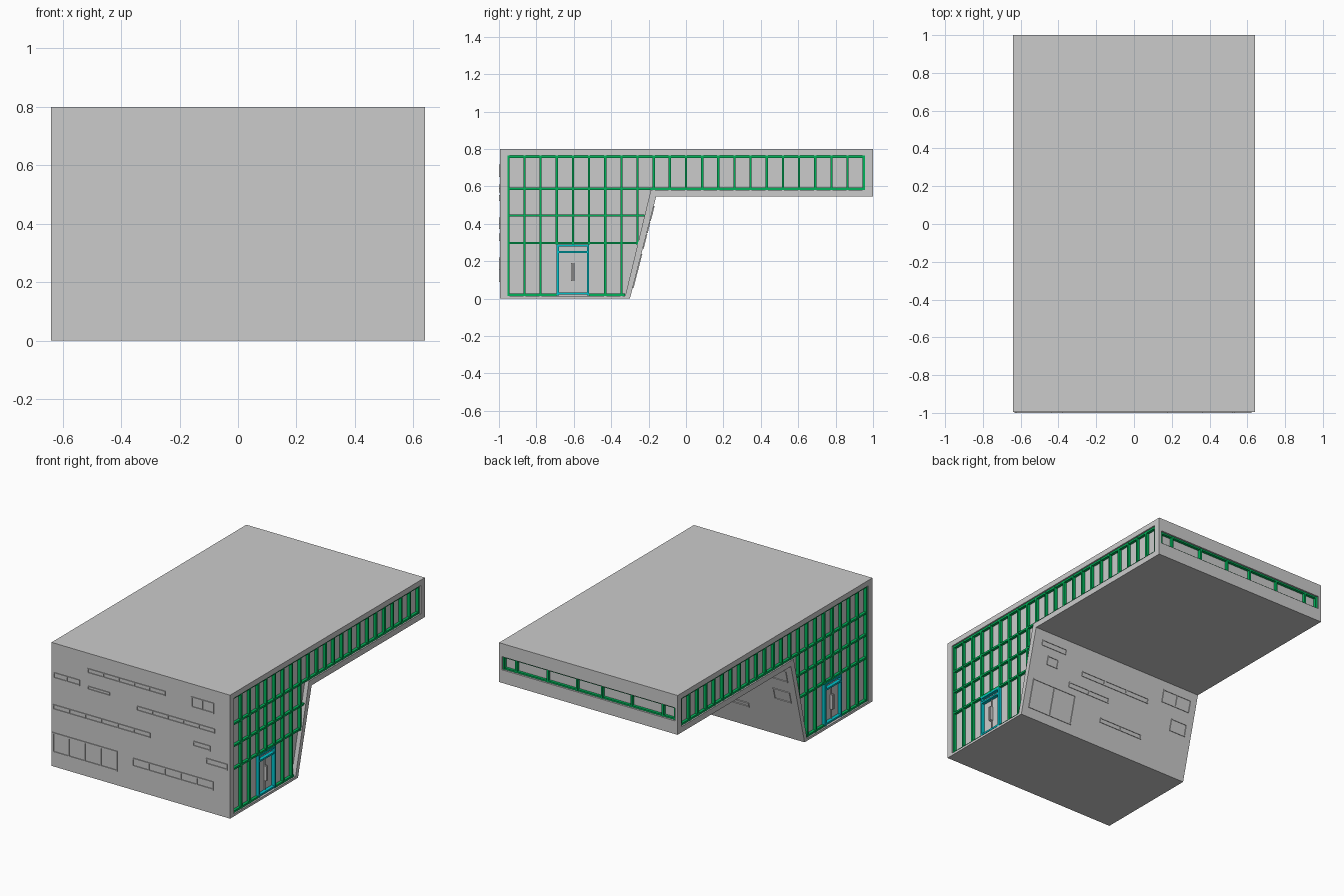
import bpy, bmesh
from mathutils import Matrix, Vector

if "Cube" in bpy.data.objects:
    bpy.data.objects.remove(bpy.data.objects["Cube"])

FRONT = -0.995


def material(name, color):
    m = bpy.data.materials.new(name)
    m.diffuse_color = color
    m.use_nodes = True
    m.node_tree.nodes["Principled BSDF"].inputs["Base Color"].default_value = m.diffuse_color
    return m


green = material("green_frame", (0.0, 0.45, 0.1, 1))
teal = material("teal_frame", (0.0, 0.55, 0.6, 1))


def make_object(name, bm, mat=None):
    mesh = bpy.data.meshes.new(name)
    bm.to_mesh(mesh)
    bm.free()
    ob = bpy.data.objects.new(name, mesh)
    bpy.context.collection.objects.link(ob)
    if mat:
        mesh.materials.append(mat)
    return ob


def add_box(bm, lo, hi, frame=Matrix()):
    lo, hi = Vector(lo), Vector(hi)
    m = Matrix.Translation((lo + hi) / 2) @ Matrix.Diagonal((*(hi - lo), 1))
    bmesh.ops.create_cube(bm, size=1, matrix=frame @ m)


def prism(bm, profile, x0, x1):
    f = bm.faces.new([bm.verts.new((x0, y, z)) for y, z in profile])
    r = bmesh.ops.extrude_face_region(bm, geom=[f])
    verts = [v for v in r["geom"] if isinstance(v, bmesh.types.BMVert)]
    bmesh.ops.translate(bm, verts=verts, vec=(x1 - x0, 0, 0))
    bmesh.ops.recalc_face_normals(bm, faces=bm.faces)


def mirror_x(ob):
    ob.modifiers.new("mirror", "MIRROR").use_axis = (True, False, False)


# Building shell: cantilevered L-shaped block
bm = bmesh.new()
prism(bm, [(FRONT, 0), (-0.3, 0), (-0.16, 0.545), (1, 0.545), (1, 0.8), (FRONT, 0.8)], -0.64, 0.64)
shell = make_object("building_shell", bm)

# Recesses for side glazing and rear window strip
opening = [(-0.955, 0.015), (-0.325, 0.015), (-0.188, 0.582), (0.958, 0.582), (0.958, 0.765), (-0.955, 0.765)]
bm = bmesh.new()
prism(bm, opening, 0.612, 0.7)
prism(bm, opening, -0.7, -0.612)
add_box(bm, (-0.62, 0.97, 0.63), (0.62, 1.1, 0.715))
cutter = make_object("recess_cutter", bm)
cutter.hide_render = True
cutter.hide_viewport = True
mod = shell.modifiers.new("recesses", "BOOLEAN")
mod.operation = "DIFFERENCE"
mod.solver = "EXACT"
mod.object = cutter

# Side curtain wall mullions, both sides
DOOR = (-0.692, -0.518, 0.29)


def slope_y(z):
    return -0.325 + (z - 0.015) * 0.137 / 0.567


bm = bmesh.new()
w = 0.006
for i in range(23):
    y = -0.95 + i * 1.9 / 22
    z0 = 0.015
    if y > -0.19:
        z0 = 0.582
    elif y > -0.325:
        z0 = 0.015 + (y + 0.325) * 0.567 / 0.137
    elif DOOR[0] - 0.01 < y < DOOR[1] + 0.01:
        z0 = DOOR[2]
    add_box(bm, (0.61, y - w, z0), (0.632, y + w, 0.765))
for z, y1 in ((0.297, slope_y(0.297)), (0.445, slope_y(0.445)), (0.588, 0.956), (0.759, 0.956)):
    add_box(bm, (0.61, -0.955, z - w), (0.63, y1, z + w))
for y0, y1 in ((-0.955, DOOR[0]), (DOOR[1], -0.325)):
    add_box(bm, (0.61, y0, 0.015), (0.63, y1, 0.027))
mirror_x(make_object("side_mullions", bm, green))

# Entrance door frames
bm = bmesh.new()
for y in (DOOR[0], DOOR[1] - 0.012):
    add_box(bm, (0.61, y, 0.018), (0.635, y + 0.012, DOOR[2]))
for z in (0.022, 0.244, 0.279):
    add_box(bm, (0.61, DOOR[0], z), (0.634, DOOR[1], z + 0.011))
mirror_x(make_object("door_frame", bm, teal))

# Door meeting line and pull handles
bm = bmesh.new()
add_box(bm, (0.61, -0.607, 0.03), (0.62, -0.603, 0.245))
for y in (-0.614, -0.602):
    add_box(bm, (0.615, y, 0.095), (0.634, y + 0.006, 0.19))
mirror_x(make_object("door_handles", bm))

# Rear window strip bars
bm = bmesh.new()
for x in (0.613, 0.525, 0.3, 0.09):
    for s in (-1, 1):
        add_box(bm, (s * x - w, 0.965, 0.63), (s * x + w, 0.99, 0.715))
for z in (0.63, 0.705):
    add_box(bm, (-0.62, 0.965, z), (0.62, 0.988, z + 0.01))
make_object("rear_window_bars", bm, green)


# Raised window frames: (u0, v0, u1, v1, panes, bar width)
def window_frames(name, frame, windows, depth=0.005):
    bm = bmesh.new()
    for u0, v0, u1, v1, n, t in windows:
        for v in (v0, v1 - t):
            add_box(bm, (u0, v, -0.002), (u1, v + t, depth), frame)
        for i in range(n + 1):
            u = u0 + (u1 - u0 - t) * i / n
            add_box(bm, (u, v0 + t, -0.002), (u + t, v1 - t, depth), frame)
    return make_object(name, bm)


def basis(origin, u, v):
    m = Matrix((u, v, Vector(u).cross(Vector(v)))).transposed().to_4x4()
    m.translation = origin
    return m


# Front wall windows
window_frames("front_windows", basis((0, FRONT, 0), (1, 0, 0), (0, 0, 1)), [
    (-0.38, 0.672, 0.178, 0.702, 5, 0.005), (0.363, 0.65, 0.525, 0.718, 2, 0.006),
    (-0.623, 0.575, -0.435, 0.611, 2, 0.005), (-0.378, 0.567, -0.222, 0.588, 1, 0.004),
    (-0.028, 0.523, 0.532, 0.553, 5, 0.005), (0.376, 0.4, 0.5, 0.434, 1, 0.007),
    (-0.628, 0.371, 0.07, 0.403, 6, 0.005), (0.465, 0.308, 0.621, 0.348, 1, 0.008),
    (-0.633, 0.09, -0.167, 0.221, 4, 0.009), (-0.06, 0.154, 0.522, 0.208, 5, 0.007)])

# Sloped wall windows, given as fractions across and down the wall
down = Vector((0, -0.14, -0.545))
L = down.length
sloped = [(0.05, 0.1, 0.2, 0.165, 1), (0.097, 0.25, 0.162, 0.353, 1), (0.035, 0.56, 0.295, 0.895, 2),
          (0.31, 0.26, 0.718, 0.32, 3), (0.245, 0.435, 0.49, 0.495, 2), (0.46, 0.68, 0.712, 0.735, 2),
          (0.797, 0.09, 0.966, 0.235, 2), (0.87, 0.37, 0.965, 0.51, 1)]
window_frames("sloped_wall_windows", basis((0, -0.16, 0.545), (1, 0, 0), down.normalized()),
              [(0.64 - 1.28 * f1, d0 * L, 0.64 - 1.28 * f0, d1 * L, n, 0.006) for f0, d0, f1, d1, n in sloped])
